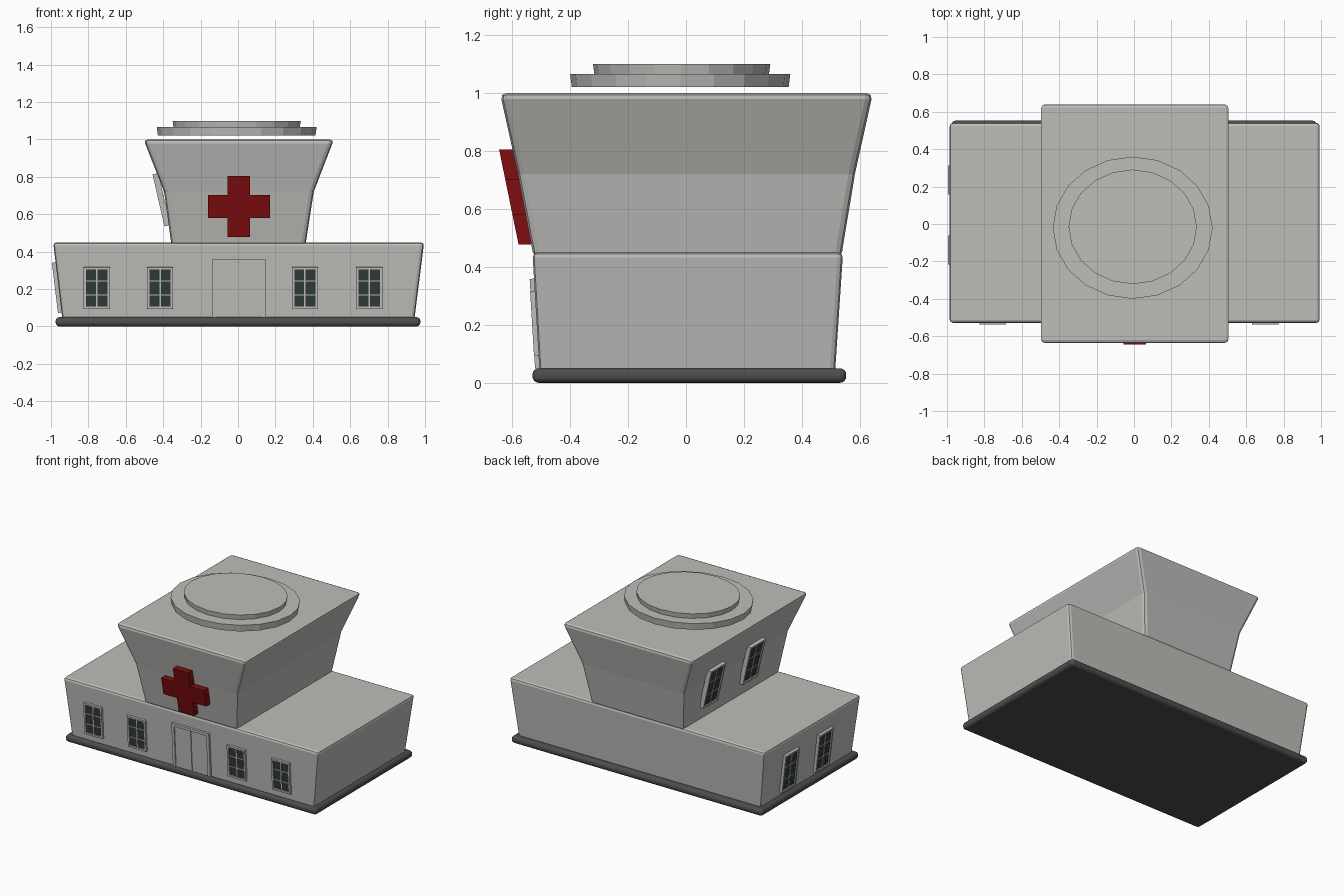
import bpy, bmesh
from mathutils import Vector, Matrix

if "Cube" in bpy.data.objects:
    bpy.data.objects.remove(bpy.data.objects["Cube"])


def material(name, r, g, b):
    m = bpy.data.materials.new(name)
    m.diffuse_color = (r, g, b, 1)
    m.use_nodes = True
    m.node_tree.nodes["Principled BSDF"].inputs["Base Color"].default_value = m.diffuse_color
    return m


WALL = material("light_grey", 0.52, 0.51, 0.49)
BASE = material("dark_grey", 0.075, 0.075, 0.075)
RED = material("deep_red", 0.22, 0.004, 0.005)
GLASS = material("dark_glass", 0.028, 0.042, 0.04)


def finish(name, bm, *mats):
    bmesh.ops.recalc_face_normals(bm, faces=bm.faces)
    me = bpy.data.meshes.new(name)
    bm.to_mesh(me)
    bm.free()
    ob = bpy.data.objects.new(name, me)
    bpy.context.collection.objects.link(ob)
    for m in mats:
        me.materials.append(m)
    return ob


def loft(name, rings, mat, bevel, segments):
    """Stack of rectangles (z, x0, x1, y0, y1) skinned into a block with rounded edges."""
    bm = bmesh.new()
    loops = [[bm.verts.new(p) for p in ((x0, y0, z), (x1, y0, z), (x1, y1, z), (x0, y1, z))]
             for z, x0, x1, y0, y1 in rings]
    for a, b in zip(loops, loops[1:]):
        for i in range(4):
            j = (i + 1) % 4
            bm.faces.new((a[i], a[j], b[j], b[i]))
    bm.faces.new(loops[0])
    bm.faces.new(loops[-1])
    ob = finish(name, bm, mat)
    mod = ob.modifiers.new("rounded_edges", 'BEVEL')
    mod.width, mod.segments = bevel, segments
    mod.limit_method, mod.angle_limit = 'ANGLE', 0.6
    return ob


# Main masses
loft("base_slab", [(0, -0.975, 0.975, -0.53, 0.553), (0.05, -0.975, 0.975, -0.53, 0.553)],
     BASE, 0.022, 4)
loft("lower_building", [(0.03, -0.938, 0.942, -0.505, 0.514), (0.45, -0.988, 0.995, -0.53, 0.542)],
     WALL, 0.018, 2)
loft("tower", [(0.43, -0.355, 0.36, -0.525, 0.535), (0.72, -0.395, 0.405, -0.58, 0.583),
               (1.0, -0.505, 0.513, -0.642, 0.645)], WALL, 0.022, 2)

# Roof discs, slightly oval and wider at the top
for name, z0, z1, rx, ry, cx, cy in (("roof_disc_large", 1.02, 1.066, 0.4275, 0.38, -0.007, -0.02),
                                     ("roof_disc_small", 1.066, 1.1, 0.343, 0.306, -0.007, -0.015)):
    bm = bmesh.new()
    bmesh.ops.create_cone(bm, cap_ends=True, segments=20, radius1=0.985, radius2=1, depth=1)
    bmesh.ops.transform(bm, verts=bm.verts, matrix=Matrix.Translation((cx, cy, (z0 + z1) / 2))
                        @ Matrix.Diagonal((rx, ry, z1 - z0, 1)))
    finish(name, bm, WALL)

# Red cross leaning with the tower front
bm = bmesh.new()
xa, xb, xc, xd = -0.16, -0.055, 0.065, 0.172
za, zb, zc, zd = 0.478, 0.58, 0.702, 0.805
outline = [(xb, za), (xc, za), (xc, zb), (xd, zb), (xd, zc), (xc, zc),
           (xc, zd), (xb, zd), (xb, zc), (xa, zc), (xa, zb), (xb, zb)]
face = bm.faces.new([bm.verts.new((x, -0.578 - (z - za) * 0.205, z)) for x, z in outline])
ext = bmesh.ops.extrude_face_region(bm, geom=[face], use_keep_orig=True)
for v in ext["geom"]:
    if isinstance(v, bmesh.types.BMVert):
        v.co.y += 0.05
finish("red_cross", bm, RED)


def wall_frame(low, high, u):
    """Matrix with x along the wall, y up the wall, z outward, origin at low."""
    low, u = Vector(low), Vector(u)
    v = (Vector(high) - low).normalized()
    m = Matrix((u, v, u.cross(v))).transposed().to_4x4()
    return Matrix.Translation(low) @ m


def box(bm, m, u0, u1, v0, v1, n0, n1, index=0):
    geo = bmesh.ops.create_cube(bm, size=1)
    size = Matrix.Diagonal((u1 - u0, v1 - v0, n1 - n0, 1))
    mid = Matrix.Translation(((u0 + u1) / 2, (v0 + v1) / 2, (n0 + n1) / 2))
    bmesh.ops.transform(bm, verts=geo["verts"], matrix=m @ mid @ size)
    for f in {f for v in geo["verts"] for f in v.link_faces}:
        f.material_index = index


def window(name, m, u, v0, v1, w, back=-0.01, out=0.016):
    """Framed window with two columns and three rows of panes."""
    bm = bmesh.new()
    a, b, t = u - w / 2, u + w / 2, 0.013
    box(bm, m, a, a + t, v0, v1, back, out)
    box(bm, m, b - t, b, v0, v1, back, out)
    box(bm, m, a + t, b - t, v0, v0 + t, back, out)
    box(bm, m, a + t, b - t, v1 - t, v1, back, out)
    box(bm, m, a + t, b - t, v0 + t, v1 - t, back, out - 0.008, 1)
    box(bm, m, u - 0.004, u + 0.004, v0 + t, v1 - t, back, out - 0.005)
    for k in (1, 2):
        v = v0 + (v1 - v0) * k / 3
        box(bm, m, a + t, b - t, v - 0.003, v + 0.003, back, out - 0.006)
    finish(name, bm, WALL, GLASS)


front = wall_frame((0, -0.506, 0.05), (0, -0.53, 0.45), (1, 0, 0))
left = wall_frame((-0.94, 0, 0.05), (-0.988, 0, 0.45), (0, -1, 0))
tower_left = wall_frame((-0.372, 0, 0.54), (-0.436, 0, 0.82), (0, -1, 0))

# Windows on the front, the left wing and the left of the tower
for i, x in enumerate((-0.755, -0.417, 0.358, 0.702)):
    window(f"front_window_{i + 1}", front, x, 0.045, 0.268, 0.14)
for i, y in enumerate((0.235, -0.14)):
    window(f"left_window_{i + 1}", left, -y, 0.025, 0.295, 0.155, out=0.02)
for i, y in enumerate((0.29, -0.15)):
    window(f"tower_window_{i + 1}", tower_left, -y, 0.0, 0.285, 0.165, out=0.022)

# Double door with raised surround
bm = bmesh.new()
box(bm, front, -0.14, -0.12, 0, 0.31, -0.01, 0.015)
box(bm, front, 0.13, 0.15, 0, 0.31, -0.01, 0.015)
box(bm, front, -0.12, 0.13, 0.29, 0.31, -0.01, 0.015)
box(bm, front, -0.12, 0.003, 0, 0.29, -0.01, 0.008)
box(bm, front, 0.007, 0.13, 0, 0.29, -0.01, 0.008)
finish("double_door", bm, WALL)
